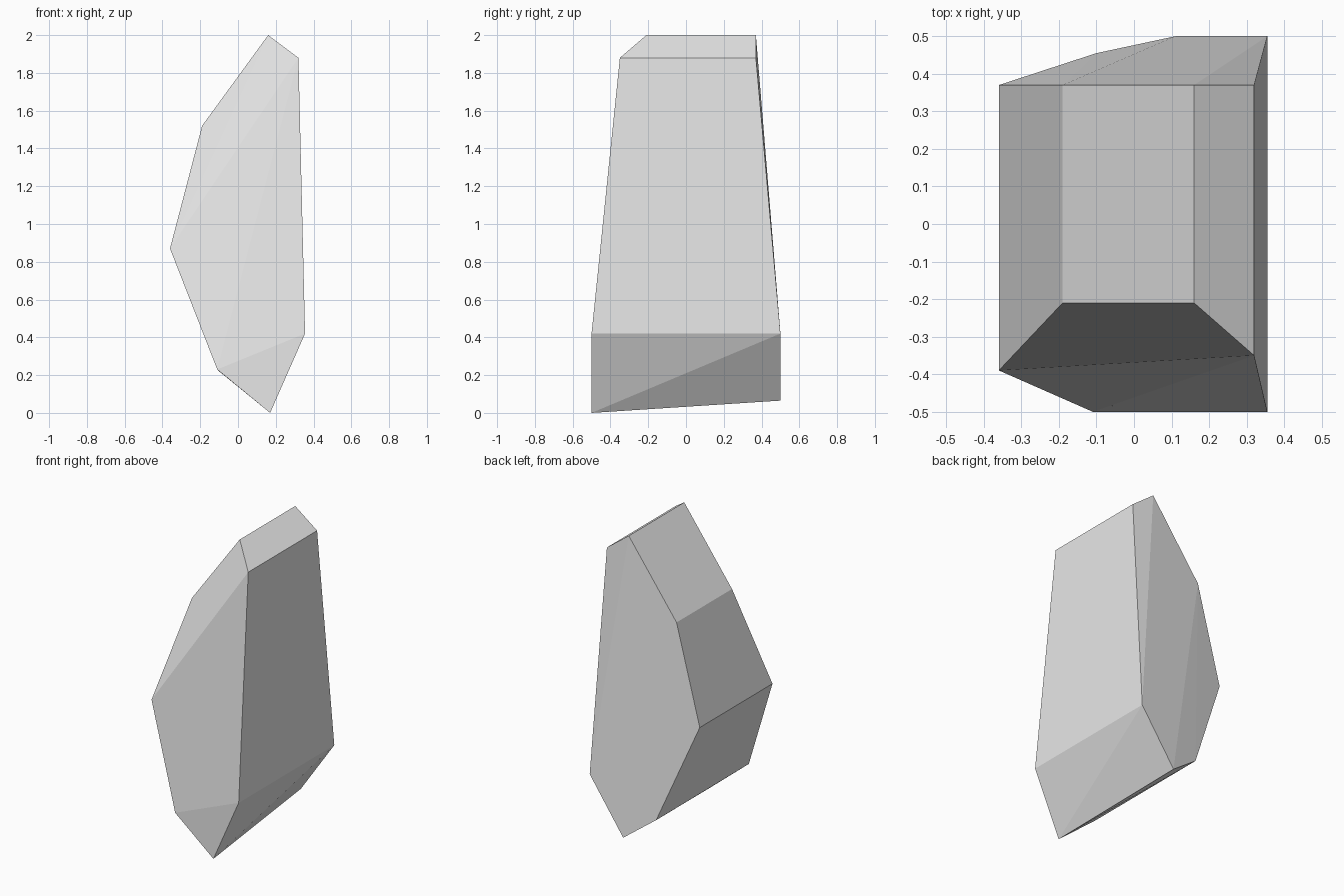
import bpy
import bmesh
from mathutils import Vector

if "Cube" in bpy.data.objects:
    bpy.data.objects.remove(bpy.data.objects["Cube"])

stone = bpy.data.materials.new("pale grey stone")
stone.diffuse_color = (0.8, 0.8, 0.8, 1)
stone.use_nodes = True
stone.node_tree.nodes["Principled BSDF"].inputs["Base Color"].default_value = stone.diffuse_color

# Corners of the rock: front outline, then back outline
FRONT = [(0.17, -0.5, 0), (0.355, -0.5, 0.42), (0.32, -0.35, 1.88), (0.16, -0.21, 2.0),
         (-0.19, -0.21, 1.52), (-0.36, -0.39, 0.87), (-0.11, -0.5, 0.23)]
BACK = [(0.11, 0.5, 0.065), (0.355, 0.5, 0.42), (0.32, 0.37, 1.88), (0.16, 0.37, 2.0),
        (-0.19, 0.37, 1.52), (-0.36, 0.37, 0.87), (-0.10, 0.455, 0.22)]

# Crack pattern: centres of the broken chunks in three layers, front to back
SEEDS = [Vector(p) for p in [
    (0.17, -0.46, 1.89), (0.22, -0.46, 1.62), (-0.07, -0.46, 1.57), (0.08, -0.46, 1.13),
    (-0.24, -0.46, 0.90), (0.18, -0.46, 0.50), (-0.10, -0.46, 0.66), (0.10, -0.46, 0.10),
    (0.10, -0.15, 1.72), (0.05, -0.18, 1.25), (0.10, -0.17, 0.75), (0.10, -0.17, 0.28),
    (0.15, 0.60, 1.78), (-0.02, 0.61, 1.45), (0.15, 0.62, 1.18),
    (0.05, 0.60, 0.86), (0.20, 0.61, 0.60), (0.05, 0.60, 0.25)]]


def solid_rock():
    bm = bmesh.new()
    for p in FRONT + BACK:
        bm.verts.new(p)
    bmesh.ops.convex_hull(bm, input=bm.verts[:])
    return bm


def chunk(index):
    """Cut the rock down to the region nearest one seed."""
    bm = solid_rock()
    seed = SEEDS[index]
    for j, other in enumerate(SEEDS):
        if j == index or not bm.faces:
            continue
        bmesh.ops.bisect_plane(bm, geom=bm.verts[:] + bm.edges[:] + bm.faces[:], dist=1e-5,
                               plane_co=(seed + other) / 2, plane_no=other - seed,
                               clear_outer=True)
        rim = [e for e in bm.edges if e.is_boundary]
        if rim:
            bmesh.ops.holes_fill(bm, edges=rim, sides=0)
    if bm.faces:
        bmesh.ops.recalc_face_normals(bm, faces=bm.faces[:])
        mesh = bpy.data.meshes.new("rock_chunk")
        bm.to_mesh(mesh)
        mesh.materials.append(stone)
        obj = bpy.data.objects.new(f"rock_chunk_{index + 1:02d}", mesh)
        bpy.context.collection.objects.link(obj)
    bm.free()


for i in range(len(SEEDS)):
    chunk(i)
